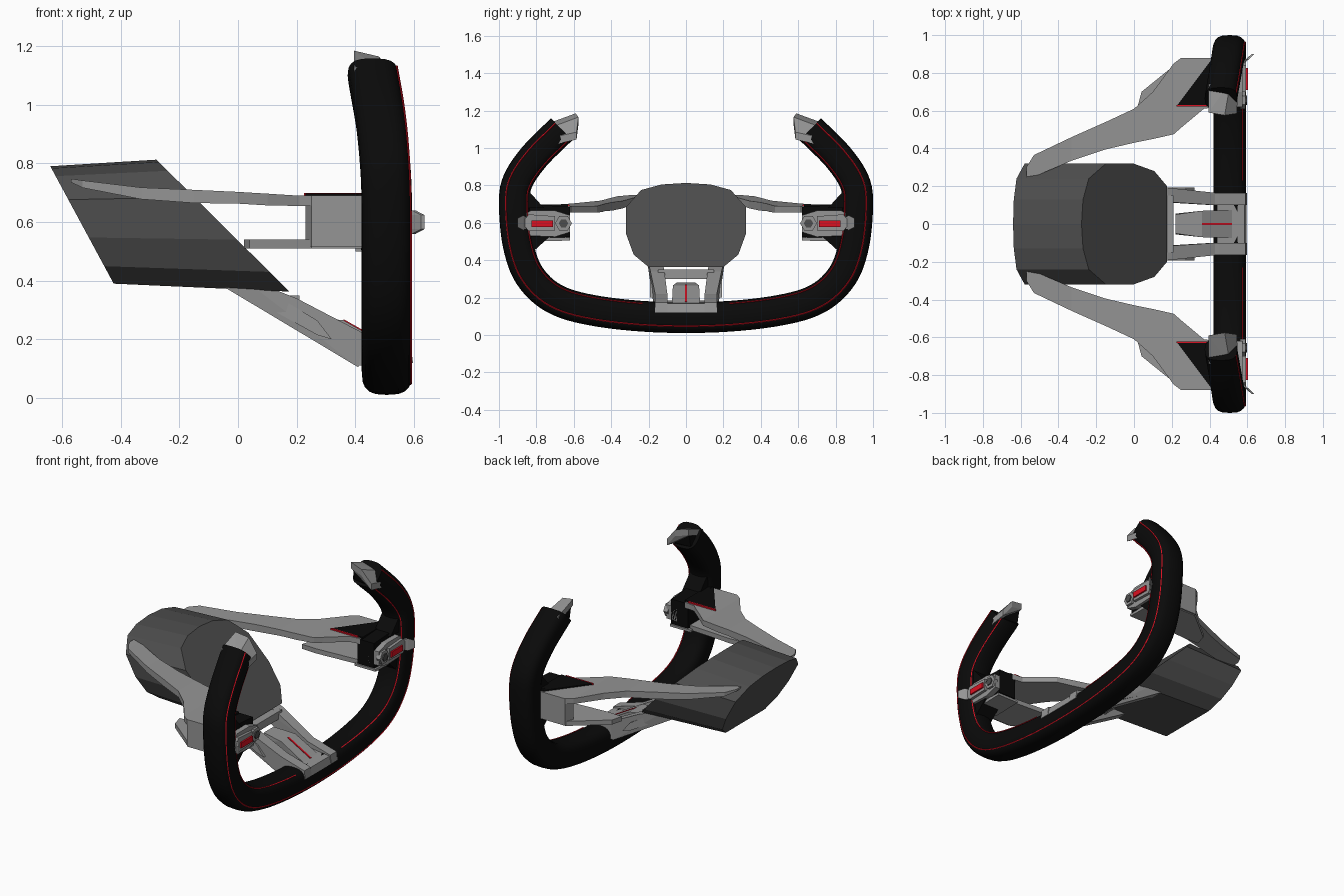
import bpy, bmesh, math
from mathutils import Vector

cube = bpy.data.objects.get("Cube")
if cube:
    bpy.data.objects.remove(cube)


def material(name, rgb):
    m = bpy.data.materials.new(name)
    m.use_nodes = True
    m.diffuse_color = (*rgb, 1)
    m.node_tree.nodes["Principled BSDF"].inputs["Base Color"].default_value = (*rgb, 1)
    return m


BLACK = material("black leather", (0.003, 0.003, 0.003))
HUB = material("dark grey plastic", (0.075, 0.075, 0.075))
SILVER = material("silver metal", (0.3, 0.3, 0.3))
RED = material("red accent", (0.7, 0.005, 0.015))


def finish(name, bm, mat, smooth=None):
    bmesh.ops.recalc_face_normals(bm, faces=bm.faces)
    me = bpy.data.meshes.new(name)
    bm.to_mesh(me)
    bm.free()
    me.materials.append(mat)
    ob = bpy.data.objects.new(name, me)
    bpy.context.collection.objects.link(ob)
    if smooth:
        bpy.ops.object.select_all(action="DESELECT")
        ob.select_set(True)
        bpy.context.view_layer.objects.active = ob
        bpy.ops.object.shade_smooth_by_angle(angle=math.radians(smooth))
    return ob


def hull(name, pts, mat, side=1):
    """Convex solid around points; side -1 mirrors across y."""
    bm = bmesh.new()
    for x, y, z in pts:
        bm.verts.new((x, y * side, z))
    bmesh.ops.convex_hull(bm, input=bm.verts)
    bmesh.ops.dissolve_limit(bm, angle_limit=0.02, verts=bm.verts, edges=bm.edges)
    return finish(name, bm, mat)


def box(name, x, y, z, mat, side=1):
    return hull(name, [(a, b, c) for a in x for b in y for c in z], mat, side)


def slab(name, outline, x0, x1, mat, side=1):
    """Outline in y, z pulled along x."""
    return hull(name, [(x, y, z) for x in (x0, x1) for y, z in outline], mat, side)


def loft(name, rings, mat, smooth=None):
    bm = bmesh.new()
    vs = [[bm.verts.new(p) for p in r] for r in rings]
    n = len(rings[0])
    for a, b in zip(vs, vs[1:]):
        for i in range(n):
            j = (i + 1) % n
            bm.faces.new((a[i], a[j], b[j], b[i]))
    bm.faces.new(vs[0])
    bm.faces.new(vs[-1])
    return finish(name, bm, mat, smooth)


# Rim centre line, from the left tip round the bottom to the right tip
half = [(.46, .665, 1.10), (.485, .81, .955), (.5, .90, .82), (.507, .918, .69),
        (.508, .897, .48), (.508, .835, .315), (.508, .705, .195), (.508, .5, .132),
        (.508, .18, .097)]
ctrl = [Vector(p) for p in half] + [Vector((x, -y, z)) for x, y, z in reversed(half)]
ctrl = [2 * ctrl[0] - ctrl[1]] + ctrl + [2 * ctrl[-1] - ctrl[-2]]
path = []
for p0, p1, p2, p3 in zip(ctrl, ctrl[1:], ctrl[2:], ctrl[3:]):
    for k in range(6):
        t = k / 6
        path.append(.5 * (2 * p1 + (p2 - p0) * t + (2 * p0 - 5 * p1 + 4 * p2 - p3) * t ** 2
                          + (3 * p1 - p0 - 3 * p2 + p3) * t ** 3))
path.append(ctrl[-2])


def sweep(name, points, section, mat, smooth=None):
    """Section is (outward, forward) offsets from the centre line."""
    rings = []
    for i, p in enumerate(points):
        d = points[min(i + 1, len(points) - 1)] - points[max(i - 1, 0)]
        out = Vector((0, d.z, -d.y)).normalized()
        if out.dot(p - Vector((p.x, 0, .55))) < 0:
            out = -out
        rings.append([p + out * a + Vector((b, 0, 0)) for a, b in section])
    return loft(name, rings, mat, smooth)


def rounded(v, size):
    return math.copysign(abs(v) ** .68, v) * size


angles = [math.tau * i / 20 for i in range(20)]
sweep("rim", path, [(rounded(math.cos(a), .082), rounded(math.sin(a), .086)) for a in angles],
      BLACK, 40)


def stitch(name, points, out, fwd):
    r = .004
    sweep(name, points, [(out - r, fwd), (out, fwd + r), (out + r, fwd), (out, fwd - r)], RED)


stitch("outer_stitch", path, .045, .081)
stitch("left_inner_stitch", [p for p in path if p.y > .2], -.068, .066)
stitch("right_inner_stitch", [p for p in path if p.y < -.2], -.068, .066)

# Slanted many-sided hub
edge = [(.13, .805), (.24, .775), (.32, .685), (.32, .54), (.28, .43), (.2, .363)]
outline = [(0, .813)] + edge + [(-y, z) for y, z in reversed(edge)]
front = [(-.278 + (.813 - z) * 1.007, y, z) for y, z in outline]
back = []
for y, z in outline:
    zb = .39 + (z - .363) * .89
    back.append((-.64 + (.79 - zb) * .54, y, zb))
loft("hub", [back, front], HUB)

# Upper arm stations: x, inner y, outer y, top z, thickness
arm = [(-.57, .235, .30, .748, .012), (-.53, .25, .365, .742, .025), (-.33, .335, .46, .718, .04),
       (-.15, .395, .54, .71, .045), (0, .43, .61, .703, .04), (.1, .45, .70, .697, .04),
       (.21, .475, .85, .69, .035), (.25, .51, .88, .69, .035), (.37, .61, .88, .69, .035),
       (.44, .62, .88, .69, .035)]

for s, tag in ((1, "left"), (-1, "right")):
    loft(tag + "_arm", [[(x, a * s, z), (x, b * s, z), (x, b * s, z - t), (x, a * s, z - t)]
                        for x, a, b, z, t in arm], SILVER)

    # Bracket joining the arm to the rim
    hull(tag + "_bracket_side", [(x, y, z) for z in (.515, .68)
                                 for x, y in ((.23, .82), (.25, .88), (.43, .88), (.43, .82))],
         SILVER, s)
    hull(tag + "_bracket_prong", [(x, y, z) for z in (.51, .54)
                                  for x, y in ((.02, .625), (.04, .70), (.13, .74), (.25, .87),
                                               (.43, .87), (.43, .64), (.12, .62))], SILVER, s)

    # Leather sleeve, its fillets and its pointed top flap
    slab(tag + "_sleeve", [(.62, .525), (.62, .685), (.86, .70), (.86, .505)], .42, .54, BLACK, s)
    slab(tag + "_upper_fillet", [(.76, .68), (.83, .71), (.85, .78), (.90, .68)], .44, .56, BLACK, s)
    slab(tag + "_lower_fillet", [(.73, .525), (.81, .49), (.835, .43), (.90, .53)], .44, .56, BLACK, s)
    hull(tag + "_sleeve_flap", [(x, y, z) for z in (.675, .698)
                                for x, y in ((.23, .63), (.36, .78), (.41, .87), (.45, .87), (.45, .63))],
         BLACK, s)
    box(tag + "_flap_piping", (.225, .42), (.622, .630), (.685, .699), RED, s)
    slab(tag + "_sleeve_edge", [(.62, .52), (.62, .505), (.82, .50), (.82, .525)], .40, .55, SILVER, s)

    # Control pod with knob, red switch and tilted outer tab
    slab(tag + "_pod_base", [(.62, .55), (.70, .525), (.83, .53), (.90, .57), (.905, .62), (.83, .665),
                             (.70, .665), (.62, .64)], .5, .575, SILVER, s)
    slab(tag + "_pod_panel", [(.70, .56), (.84, .555), (.88, .60), (.84, .645), (.70, .635)],
         .57, .593, SILVER, s)
    slab(tag + "_switch", [(.71, .577), (.825, .577), (.825, .612), (.71, .612)], .585, .603, RED, s)
    hexagon = [(math.cos(math.tau * i / 6), math.sin(math.tau * i / 6)) for i in range(6)]
    slab(tag + "_knob", [(.655 + .045 * c, .597 + .045 * d) for c, d in hexagon], .56, .59, SILVER, s)
    slab(tag + "_knob_face", [(.655 + .025 * c, .597 + .025 * d) for c, d in hexagon],
         .585, .597, HUB, s)
    hull(tag + "_tab", [(x + o, y, .6 + h * k) for x, y, k in ((.56, .84, .6), (.60, .87, 1), (.63, .90, .6))
                        for h in (-.04, .04) for o in (-.006, .006)], SILVER, s)

    # Bent plate over the rim tip
    inner = [(.395, .59, 1.185), (.48, .575, 1.165), (.545, .585, 1.085)]
    outer = [(.395, .74, 1.13), (.51, .75, 1.10), (.55, .72, 1.055)]
    hull(tag + "_tip_cap", [(x, y, z - d) for x, y, z in inner + outer for d in (0, .04)], SILVER, s)
    hull(tag + "_tip_filler", [(x, y, z) for x, y, z in
                               ((.40, .60, 1.15), (.40, .73, 1.10), (.53, .60, 1.07), (.53, .72, 1.06),
                                (.40, .62, 1.06), (.52, .62, 1.05))], BLACK, s)

    # Lower leg from the hub down to the rim
    hull(tag + "_lower_leg", [(-.10, .13, .41), (-.10, .21, .41), (.0, .13, .42), (.0, .21, .42),
                              (.2, .115, .34), (.2, .19, .34), (.43, .10, .22), (.43, .165, .22),
                              (.41, .10, .105), (.41, .165, .105)], SILVER, s)
    hull(tag + "_leg_inset", [(x, y, z) for y in (.165, .192) for x, z in
                              ((.06, .365), (.12, .355), (.27, .265), (.32, .20), (.27, .215), (.09, .315))],
         SILVER, s)
    hull(tag + "_rim_strap", [(x, y, z) for y in (.10, .165) for x, z in
                              ((.41, .11), (.41, .225), (.45, .215), (.59, .175), (.597, .12))], SILVER, s)

# Cross bars and centre tongue of the lower bracket
box("upper_cross_bar", (.13, .21), (-.15, .15), (.30, .35), SILVER)
hull("lower_cross_bar", [(x, y, z) for y in (-.13, .13) for x, z in
                         ((.44, .12), (.44, .185), (.585, .168), (.595, .12))], SILVER)
hull("tongue", [(x, y * k, z) for k in (-1, 1) for x, y, z in
                ((.22, .05, .28), (.22, .055, .23), (.36, .07, .265), (.52, .075, .175),
                 (.52, .075, .13))], SILVER)
hull("tongue_stripe", [(x, y, z + h) for y in (-.006, .006) for h in (0, .006)
                       for x, z in ((.36, .263), (.52, .173))], RED)
